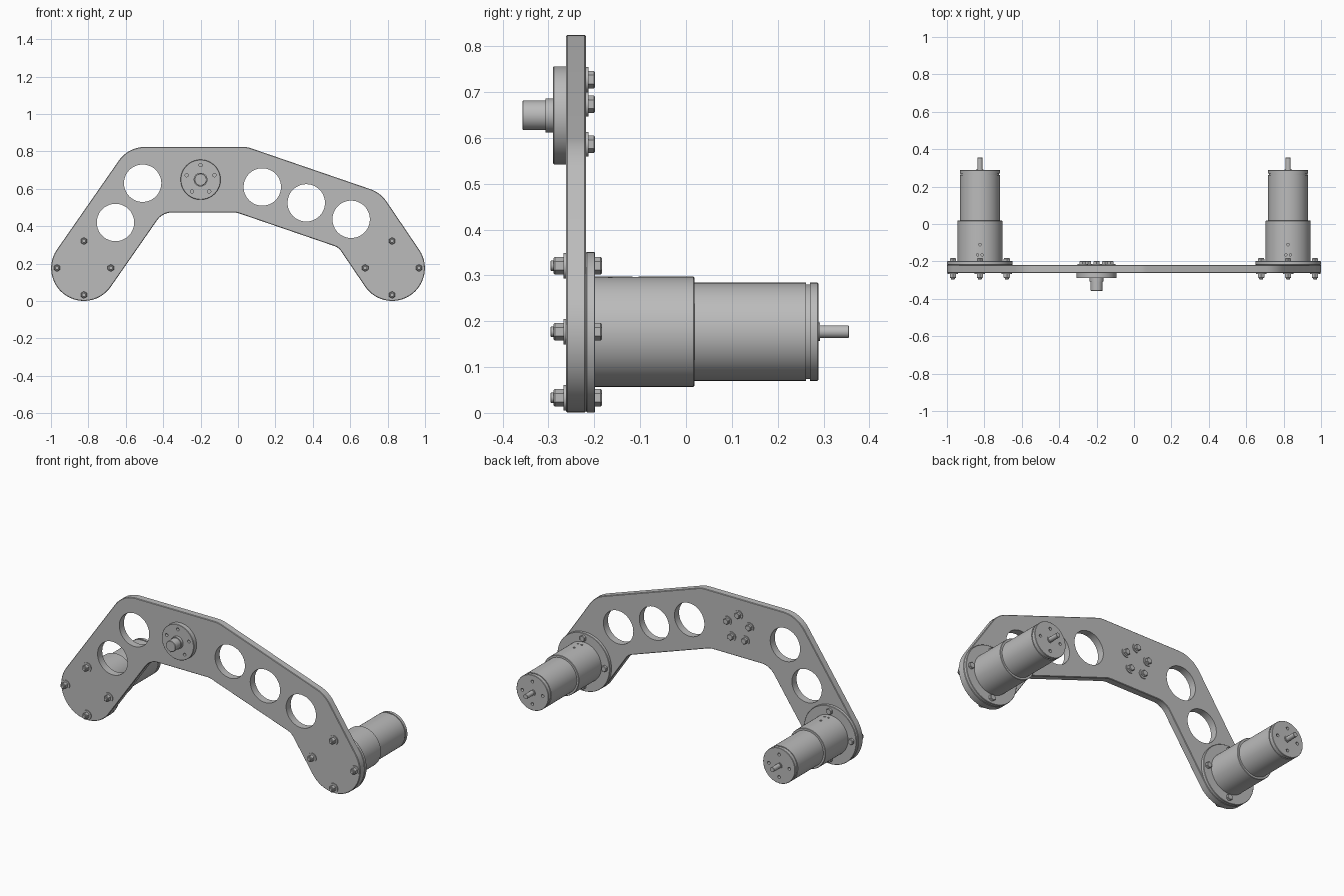
import bpy, bmesh, math
from mathutils import Vector, Matrix

if "Cube" in bpy.data.objects:
    bpy.data.objects.remove(bpy.data.objects["Cube"])

gray = bpy.data.materials.new("machined_gray")
gray.diffuse_color = (0.5, 0.5, 0.5, 1)
gray.use_nodes = True
gray.node_tree.nodes["Principled BSDF"].inputs["Base Color"].default_value = gray.diffuse_color

MX, MZ, W = 0.824, 0.176, 0.175      # motor centre and arm half width
HX, HZ = -0.2, 0.649                 # hub centre


def add_object(name, bm):
    bmesh.ops.recalc_face_normals(bm, faces=bm.faces)
    me = bpy.data.meshes.new(name)
    bm.to_mesh(me)
    bm.free()
    me.materials.append(gray)
    ob = bpy.data.objects.new(name, me)
    bpy.context.collection.objects.link(ob)
    return ob


def smooth(ob):
    bpy.ops.object.select_all(action='DESELECT')
    ob.select_set(True)
    bpy.context.view_layer.objects.active = ob
    bpy.ops.object.shade_smooth_by_angle(angle=math.radians(30))


def spin_into(bm, x, z, profile, n, turn=0.0):
    """Closed turned solid about a y-parallel axis; profile is (radius, y)."""
    rings = []
    for r, y in profile:
        rings.append([bm.verts.new((x + r * math.cos(turn + 2 * math.pi * i / n), y,
                                    z + r * math.sin(turn + 2 * math.pi * i / n)))
                      for i in range(n)])
    for a, b in zip(rings, rings[1:]):
        for i in range(n):
            j = (i + 1) % n
            bm.faces.new((a[i], a[j], b[j], b[i]))
    bm.faces.new(rings[0])
    bm.faces.new(rings[-1])


def turned(name, x, z, profile, n=64):
    bm = bmesh.new()
    spin_into(bm, x, z, profile, n)
    return add_object(name, bm)


def cut(ob, holes, uprights=()):
    """Subtract round holes (x, z, r, y0, y1) and upright holes (x, y, r, z0, z1)."""
    bm = bmesh.new()
    for x, z, r, y0, y1 in holes:
        spin_into(bm, x, z, [(r, y0), (r, y1)], 48 if r > 0.05 else 16)
    for x, y, r, z0, z1 in uprights:
        bmesh.ops.create_cone(bm, cap_ends=True, segments=12, radius1=r, radius2=r, depth=z1 - z0,
                              matrix=Matrix.Translation((x, y, (z0 + z1) / 2)))
    cutter = add_object("hole_cutter", bm)
    cutter.hide_render = True
    mod = ob.modifiers.new("holes", 'BOOLEAN')
    mod.operation, mod.solver, mod.object = 'DIFFERENCE', 'EXACT', cutter
    dg = bpy.context.evaluated_depsgraph_get()
    ob.data = bpy.data.meshes.new_from_object(ob.evaluated_get(dg))
    ob.modifiers.clear()
    bpy.data.objects.remove(cutter)


def filleted(corners):
    """Round every corner (point, radius) of a closed outline."""
    out = []
    for i, (p, r) in enumerate(corners):
        a = (corners[i - 1][0] - p).normalized()
        b = (corners[(i + 1) % len(corners)][0] - p).normalized()
        half = a.angle(b) / 2
        c = p + (a + b).normalized() * (r / math.sin(half))
        s = p + a * (r / math.tan(half)) - c
        e = p + b * (r / math.tan(half)) - c
        sweep = s.angle_signed(e)
        n = max(3, int(abs(sweep) / math.radians(6)))
        for k in range(n + 1):
            t = -sweep * k / n
            out.append(c + Vector((s.x * math.cos(t) - s.y * math.sin(t),
                                   s.x * math.sin(t) + s.y * math.cos(t))))
    return out


# Arm plate: constant-width band along a bent centre line
line = [Vector(p) for p in [(-MX, MZ), (-0.495, 0.649), (0.02, 0.649), (0.65, 0.433), (MX, MZ)]]
dirs = [(q - p).normalized() for p, q in zip(line, line[1:])]
line[0] -= dirs[0] * W
line[-1] += dirs[-1] * W
upper, lower = [], []
r_up = [W * 0.998, 0.17, 0.12, 0.17, W * 0.998]
r_low = [W * 0.998, 0.10, 0.10, 0.07, W * 0.998]
for i, p in enumerate(line):
    d0, d1 = dirs[max(i - 1, 0)], dirs[min(i, len(dirs) - 1)]
    n0, n1 = Vector((-d0.y, d0.x)), Vector((-d1.y, d1.x))
    miter = (n0 + n1).normalized()
    miter *= W / miter.dot(n0)
    upper.append((p + miter, r_up[i]))
    lower.append((p - miter, r_low[i]))
outline = filleted(upper + lower[::-1])
bm = bmesh.new()
front = bm.faces.new([bm.verts.new((p.x, -0.262, p.y)) for p in outline])
ext = bmesh.ops.extrude_face_region(bm, geom=[front])
bmesh.ops.translate(bm, vec=(0, 0.044, 0),
                    verts=[g for g in ext['geom'] if isinstance(g, bmesh.types.BMVert)])
rim = [e for e in bm.edges if abs(e.verts[0].co.y - e.verts[1].co.y) < 1e-5]
bmesh.ops.bevel(bm, geom=rim, offset=0.003, segments=1, affect='EDGES')
plate = add_object("arm_plate", bm)
cut(plate, [(x, z, 0.1, -0.4, 0) for x, z in
            [(-0.655, 0.42), (-0.51, 0.63), (0.13, 0.61), (0.365, 0.525), (0.605, 0.437)]])
smooth(plate)

# Motors with flange, gearbox, can, grooved end cap and shaft
for side, sx in (("left", -1), ("right", 1)):
    x = sx * MX
    smooth(turned(side + "_motor_flange", x, MZ,
                  [(0.173, -0.218), (0.175, -0.216), (0.175, -0.2), (0.173, -0.198)], 96))
    gearbox = turned(side + "_gearbox", x, MZ + 0.001,
                     [(0.12, -0.2), (0.12, 0.016), (0.118, 0.018)])
    cut(gearbox, [], [(x, -0.11, 0.007, 0.27, 0.33), (x - 0.012, -0.165, 0.006, 0.27, 0.33),
                      (x + 0.012, -0.165, 0.006, 0.27, 0.33)])
    smooth(gearbox)
    can = turned(side + "_motor_can", x, MZ + 0.001,
                 [(0.107, 0.015), (0.107, 0.262), (0.103, 0.262), (0.103, 0.270),
                  (0.107, 0.270), (0.107, 0.287), (0.105, 0.289)])
    cut(can, [(x + 0.068 * math.cos(a), MZ + 0.068 * math.sin(a), 0.009, 0.27, 0.3)
              for a in (0, math.pi / 2, math.pi, 1.5 * math.pi)])
    smooth(can)
    smooth(turned(side + "_motor_shaft", x, MZ + 0.001,
                  [(0.02, 0.285), (0.02, 0.292), (0.014, 0.292), (0.014, 0.354), (0.013, 0.355)], 32))

    # Four through bolts: washer, nut and threaded end in front, hex head behind
    for k in range(4):
        a = k * math.pi / 2
        bx, bz = x + 0.144 * math.cos(a), MZ + 0.001 + 0.144 * math.sin(a)
        bm = bmesh.new()
        spin_into(bm, bx, bz, [(0.028, -0.262), (0.028, -0.267)], 32)
        spin_into(bm, bx, bz, [(0.019, -0.266), (0.019, -0.286), (0.016, -0.289)], 6, math.pi / 6)
        spin_into(bm, bx, bz, [(0.011, -0.28), (0.011, -0.294), (0.009, -0.296)], 24)
        spin_into(bm, bx, bz, [(0.019, -0.199), (0.019, -0.186), (0.016, -0.183)], 6, math.pi / 6)
        smooth(add_object(f"{side}_flange_bolt_{k + 1}", bm))

# Central hub: disc with five screw holes and a stepped boss
ring = [(HX + 0.078 * math.cos(a), HZ + 0.078 * math.sin(a))
        for a in (math.pi / 2 + k * math.tau / 5 for k in range(5))]
hub = turned("hub_disc", HX, HZ, [(0.107, -0.262), (0.107, -0.288), (0.105, -0.29)])
cut(hub, [(x, z, 0.009, -0.3, -0.272) for x, z in ring])
smooth(hub)
smooth(turned("hub_boss", HX, HZ, [(0.037, -0.288), (0.037, -0.307), (0.0325, -0.307),
                                   (0.0325, -0.355), (0.0305, -0.357)], 48))

# Hub screws on the back: washer and hex head
for k, (x, z) in enumerate(ring):
    bm = bmesh.new()
    spin_into(bm, x, z, [(0.027, -0.218), (0.027, -0.213)], 32)
    spin_into(bm, x, z, [(0.019, -0.214), (0.019, -0.201), (0.016, -0.198)], 6, math.pi / 6)
    smooth(add_object(f"hub_screw_{k + 1}", bm))
